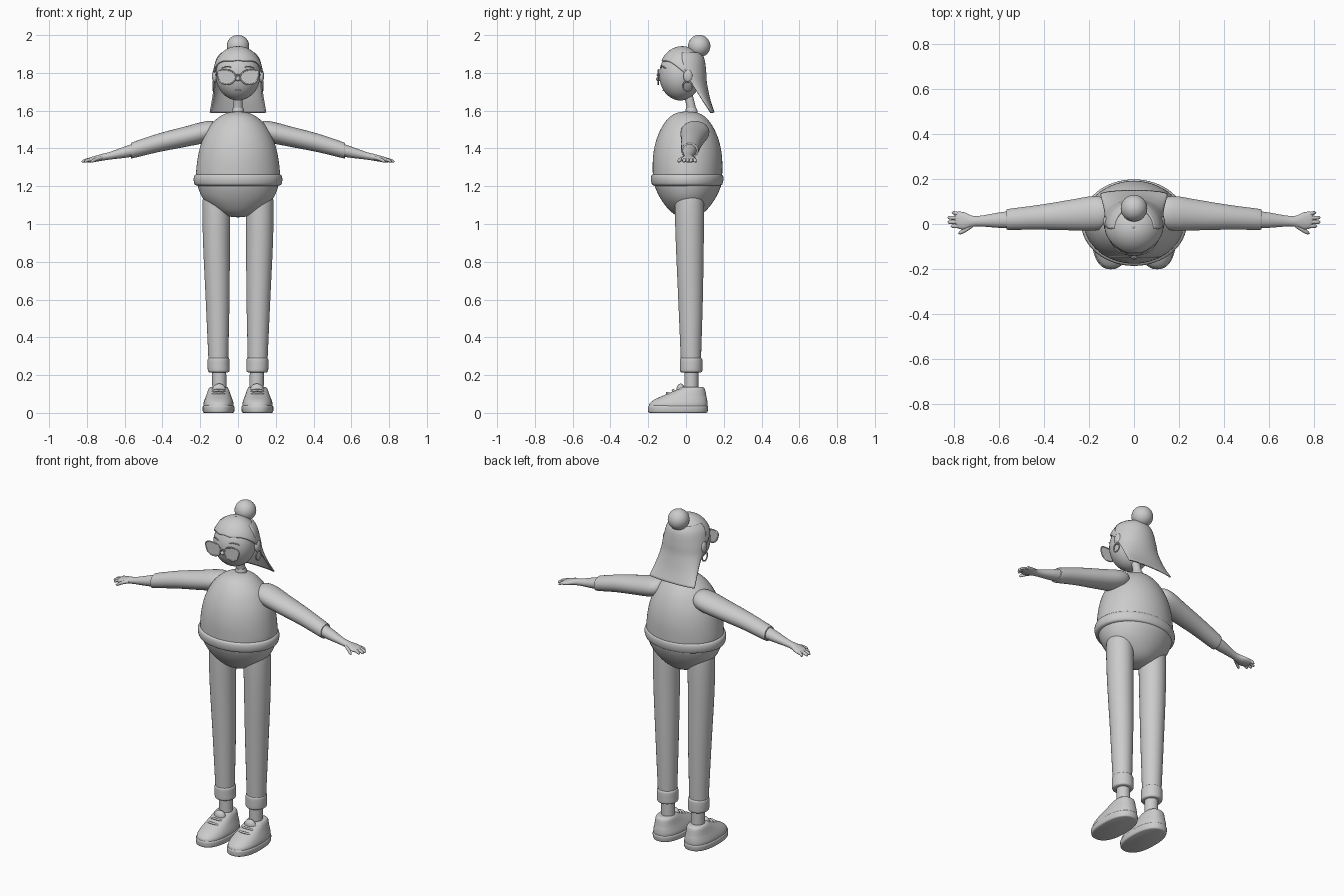
import bpy
import bmesh
from math import sin, cos, pi, acos, copysign

if "Cube" in bpy.data.objects:
    bpy.data.objects.remove(bpy.data.objects["Cube"])

grey = bpy.data.materials.new("clay_grey")
grey.use_nodes = True
grey.diffuse_color = (0.6, 0.6, 0.6, 1)
grey.node_tree.nodes["Principled BSDF"].inputs["Base Color"].default_value = (0.6, 0.6, 0.6, 1)


def finish(name, bm, angle=0.7):
    """Turn a bmesh into a smooth shaded object."""
    bmesh.ops.recalc_face_normals(bm, faces=bm.faces)
    mesh = bpy.data.meshes.new(name)
    bm.to_mesh(mesh)
    bm.free()
    obj = bpy.data.objects.new(name, mesh)
    bpy.context.collection.objects.link(obj)
    mesh.materials.append(grey)
    bpy.ops.object.select_all(action='DESELECT')
    obj.select_set(True)
    bpy.context.view_layer.objects.active = obj
    bpy.ops.object.shade_smooth_by_angle(angle=angle)
    return obj


def smooth_path(rows, steps):
    """Catmull-Rom interpolation through rows of numbers."""
    out = []
    last = len(rows) - 1
    for i in range(last):
        quad = [rows[max(i - 1, 0)], rows[i], rows[i + 1], rows[min(i + 2, last)]]
        for k in range(steps):
            t = k / steps
            out.append([b + 0.5 * t * (c - a + t * (2 * a - 5 * b + 4 * c - d + t * (3 * (b - c) + d - a)))
                        for a, b, c, d in zip(*quad)])
    return out + [list(rows[-1])]


def surface(name, rows, closed=True, cap=True):
    """Skin rows of points into a surface."""
    bm = bmesh.new()
    rings = [[bm.verts.new(p) for p in row] for row in rows]
    n = len(rings[0])
    for low, high in zip(rings, rings[1:]):
        for j in range(n if closed else n - 1):
            k = (j + 1) % n
            bm.faces.new((low[j], low[k], high[k], high[j]))
    if cap and closed:
        bm.faces.new(rings[0])
        bm.faces.new(rings[-1])
    return finish(name, bm)


def loft(name, stations, axis="z", side=1, power=1.0, steps=5, segs=40):
    """Stations are (x, y, z, radius_a, radius_b); rings lie across the axis."""
    rows = []
    for x, y, z, a, b in smooth_path(stations, steps):
        a, b = max(a, 0.001), max(b, 0.001)
        row = []
        for j in range(segs):
            t = 2 * pi * j / segs
            u = a * copysign(abs(cos(t)) ** power, cos(t))
            v = b * copysign(abs(sin(t)) ** power, sin(t))
            row.append((side * (x + u), y + v, z) if axis == "z" else (side * x, y + u, z + v))
        rows.append(row)
    return surface(name, rows)


def ball(name, centre, radii):
    bm = bmesh.new()
    bmesh.ops.create_uvsphere(bm, u_segments=40, v_segments=24, radius=1)
    bmesh.ops.scale(bm, vec=radii, verts=bm.verts)
    bmesh.ops.translate(bm, vec=centre, verts=bm.verts)
    return finish(name, bm)


def wire(name, points, radius, closed=False, side=1):
    curve = bpy.data.curves.new(name, 'CURVE')
    curve.dimensions = '3D'
    curve.bevel_depth = radius
    curve.bevel_resolution = 3
    curve.use_fill_caps = True
    path = points if closed else smooth_path(points, 6)
    spline = curve.splines.new('POLY')
    spline.points.add(len(path) - 1)
    for dot, p in zip(spline.points, path):
        dot.co = (side * p[0], p[1], p[2], 1)
    spline.use_cyclic_u = closed
    curve.materials.append(grey)
    obj = bpy.data.objects.new(name, curve)
    bpy.context.collection.objects.link(obj)
    return obj


def upright(rows, x=0.0, y=0.0):
    """Expand (z, radius_x, radius_y) rows to loft stations."""
    return [(x, y, z, a, b) for z, a, b in rows]


# Body: sweater, rolled hem, hips
loft("sweater", upright([(1.22, .216, .181), (1.27, .222, .184), (1.35, .213, .183), (1.42, .197, .172),
                         (1.48, .172, .152), (1.53, .14, .125), (1.57, .095, .09), (1.59, .05, .05),
                         (1.597, 0, 0)], y=.008), segs=64)
loft("hips", upright([(1.035, 0, 0), (1.042, .055, .05), (1.07, .115, .095), (1.13, .182, .142),
                      (1.2, .213, .175), (1.25, .214, .178)], y=.01), segs=64)
loft("sweater_hem", upright([(1.202, .212, .172), (1.21, .229, .186), (1.235, .235, .192),
                             (1.257, .23, .189), (1.266, .215, .175)], y=.006), segs=64)

# Neck, head and face
loft("neck", [(0, .03, 1.57, .026, .026), (0, .027, 1.62, .024, .024), (0, .01, 1.69, .024, .024)])
loft("collar", [(0, .03, 1.585, .03, .03), (0, .029, 1.6, .032, .032), (0, .027, 1.615, .027, .027)])
ball("head", (0, -.03, 1.79), (.118, .112, .136))
ball("nose", (0, -.145, 1.768), (.012, .014, .012))
wire("mouth", [(-.016, -.118, 1.712), (0, -.121, 1.706), (.016, -.118, 1.712)], .003)
ball("hair_bun", (0, .07, 1.942), (.059, .059, .059))

# Hair cap with a wavy hairline
cap_rows = []
for i in range(17):
    row = []
    for j in range(64):
        a = 2 * pi * j / 64
        hairline = 1.81 + .06 * cos(a) - .012 * cos(3 * a) + .008 * max(0, cos(a)) ** 40
        phi = max(.01, i / 16 * acos((hairline - 1.8) / .137))
        row.append((.126 * sin(phi) * sin(a), -.02 - .12 * sin(phi) * cos(a), 1.8 + .137 * cos(phi)))
    cap_rows.append(row)
hair_cap = surface("hair_cap", cap_rows, cap=False)

# Long back hair: arcs given as (height, front edge, back, half width)
arcs = [(1.905, -.02, .075, .085), (1.87, -.02, .094, .112), (1.8, .0, .103, .126), (1.75, .025, .106, .126),
        (1.7, .058, .115, .128), (1.65, .09, .127, .135), (1.59, .13, .147, .146)]
back_hair = surface("back_hair", [[(w * sin(a), f + (b - f) * cos(a), z)
                                   for a in [pi * (k / 32 - .5) for k in range(33)]]
                                  for z, f, b, w in smooth_path(arcs, 4)], closed=False)
for hair in (hair_cap, back_hair):
    shell = hair.modifiers.new("thickness", 'SOLIDIFY')
    shell.thickness = .009
    shell.offset = 0

wire("glasses_bridge", [(-.014, -.147, 1.785), (0, -.152, 1.79), (.014, -.147, 1.785)], .004)

for side, tag in ((1, "left_"), (-1, "right_")):
    # Cat-eye glasses
    rim = []
    for k in range(48):
        t = 2 * pi * k / 48
        r = 1 + .3 * max(0, cos(t - .7)) ** 8
        rim.append((.059 + .046 * r * cos(t), -.147, 1.777 + .038 * r * sin(t)))
    surface(tag + "lens", [[(side * x, y + d, z) for x, y, z in rim] for d in (-.002, .002)])
    wire(tag + "rim", rim, .004, closed=True, side=side)
    wire(tag + "eyebrow", [(.03, -.131, 1.825), (.055, -.128, 1.835), (.085, -.108, 1.825)], .003, side=side)

    # Ears and hoops
    ball(tag + "ear", (side * .124, .01, 1.783), (.014, .024, .034))
    wire(tag + "earring", [(.13, .008 + .024 * cos(k * pi / 16), 1.73 + .026 * sin(k * pi / 16))
                           for k in range(32)], .004, closed=True, side=side)

    # Sleeve and arm
    loft(tag + "sleeve", [(.1, .048, 1.497, 0, 0), (.112, .048, 1.496, .045, .036), (.14, .048, 1.493, .07, .052),
                          (.19, .047, 1.483, .076, .057), (.28, .04, 1.462, .068, .054),
                          (.42, .03, 1.43, .055, .049), (.55, .021, 1.393, .047, .043),
                          (.565, .02, 1.389, .044, .04)], "x", side)
    loft(tag + "forearm", [(.54, .02, 1.395, .039, .036), (.6, .017, 1.38, .034, .03),
                           (.68, .013, 1.361, .024, .02), (.72, .012, 1.353, .025, .018),
                           (.755, .014, 1.345, .038, .016), (.785, .018, 1.339, .036, .013),
                           (.797, .02, 1.336, .02, .008)], "x", side)
    # Fingers: (base y, tip y, tip x)
    for k, (y0, y1, tip) in enumerate([(-.008, -.01, .815), (.01, .008, .829), (.027, .028, .829), (.043, .05, .81)]):
        mid = (.77 + tip) / 2
        loft(tag + "finger_" + str(k + 1), [(.765, y0, 1.343, .008, .008), (mid, (y0 + y1) / 2, 1.339, .009, .009),
                                            (tip - .008, y1, 1.332, .0075, .0075), (tip, y1, 1.331, 0, 0)],
             "x", side, segs=16)
    loft(tag + "thumb", [(.715, -.002, 1.352, .012, .01), (.745, -.022, 1.345, .012, .01),
                         (.77, -.037, 1.334, .009, .009), (.782, -.041, 1.33, 0, 0)], "x", side, segs=16)

    # Trouser leg, rolled cuff, ankle
    loft(tag + "trouser_leg", [(.112, .018, 1.2, 0, 0), (.113, .018, 1.19, .04, .045), (.114, .018, 1.16, .065, .07),
                               (.115, .018, 1.1, .073, .077), (.114, .02, .9, .071, .074),
                               (.108, .024, .6, .063, .065), (.104, .026, .27, .052, .053)], side=side)
    loft(tag + "trouser_cuff", [(.102, .027, .215, .05, .052), (.102, .027, .222, .057, .059),
                                (.103, .027, .25, .058, .06), (.103, .027, .283, .057, .059),
                                (.103, .027, .292, .051, .053)], side=side)
    loft(tag + "ankle", [(.098, .028, .1, .038, .037), (.1, .028, .24, .037, .037)], side=side)

    # Shoe from outlines given as (height, half width, toe y, heel y)
    for part, outline in (("sole", [(0, .076, -.192, .107), (.006, .083, -.2, .114), (.03, .085, -.201, .117),
                                    (.038, .08, -.197, .113)]),
                          ("shoe", [(.03, .08, -.197, .113), (.05, .08, -.192, .114), (.07, .074, -.168, .112),
                                    (.088, .067, -.13, .108), (.105, .061, -.09, .105), (.125, .054, -.045, .1),
                                    (.136, .046, -.025, .09), (.138, .036, -.01, .075)])):
        loft(tag + part, [(.103, (toe + heel) / 2, z, w, (heel - toe) / 2) for z, w, toe, heel in outline],
             side=side, power=.85)
    ball(tag + "tongue", (side * .1, -.028, .125), (.034, .022, .03))
    for k in range(3):
        y, z = -.1 + .03 * k, .102 + .014 * k
        wire(tag + "lace_" + str(k + 1), [(.056, y + .03, z - .016), (.078, y + .008, z), (.103, y, z + .004),
                                          (.128, y + .008, z), (.15, y + .03, z - .016)], .006, side=side)
